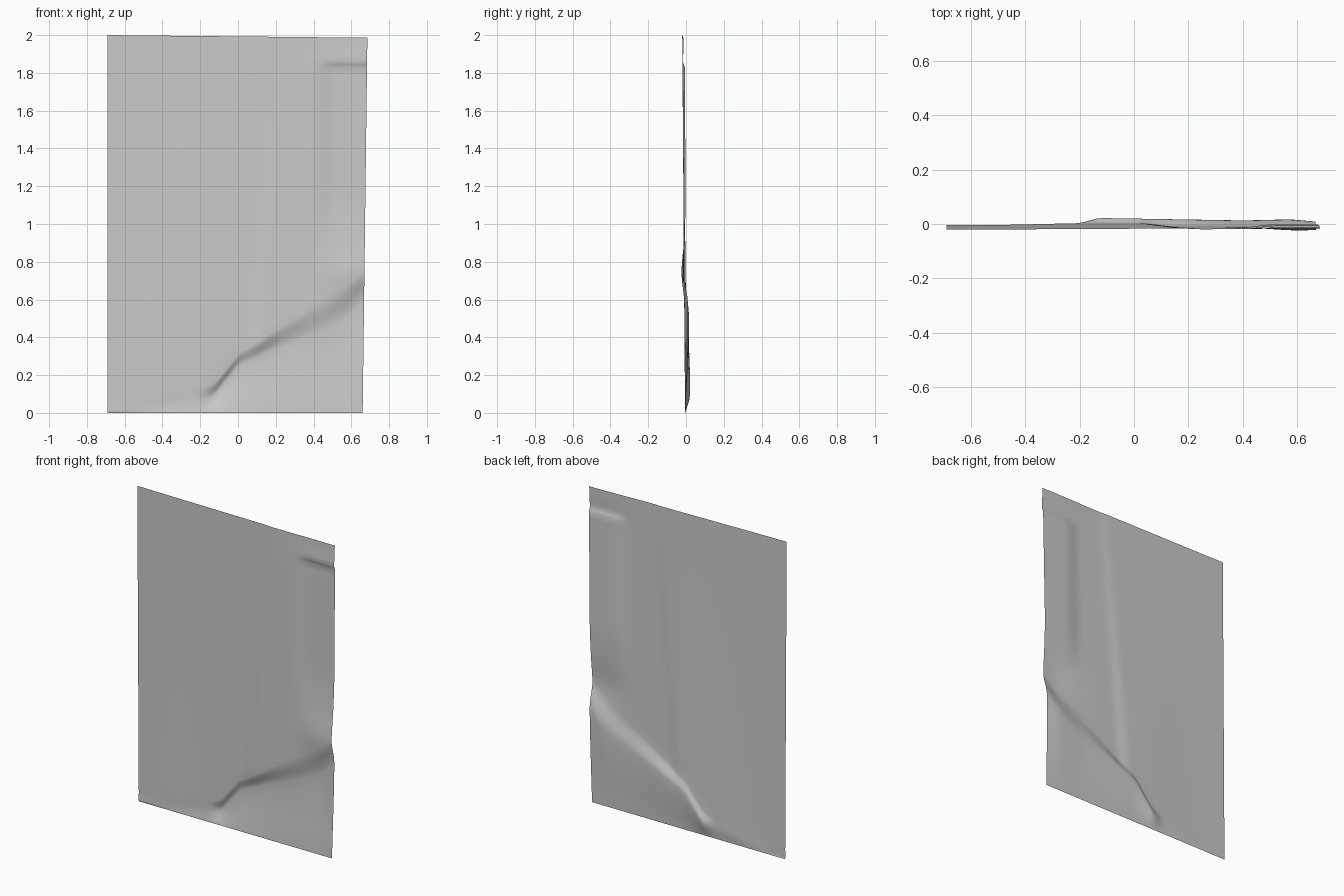
import bpy
import bmesh
from math import exp

cube = bpy.data.objects.get("Cube")
if cube:
    bpy.data.objects.remove(cube)


def smooth(low, high, value):
    t = max(0.0, min(1.0, (value - low) / (high - low)))
    return t * t * (3 - 2 * t)


def mix(a, b, t):
    return a + (b - a) * t


def sample(points, value):
    """Straight-line interpolation through a few profile points."""
    for (xa, ya), (xb, yb) in zip(points, points[1:]):
        if value <= xb:
            return mix(ya, yb, max(0.0, (value - xa) / (xb - xa)))
    return points[-1][1]


# Fold across the lower part: its height and its depth along x
FOLD_HEIGHT = [(-0.6, 0.01), (-0.13, 0.09), (0, 0.25), (0.2, 0.34),
               (0.45, 0.44), (0.58, 0.51), (0.67, 0.6)]
FOLD_DEPTH = [(-0.6, -0.006), (-0.2, 0.003), (-0.13, 0.022),
              (0.4, 0.013), (0.57, 0.017), (0.67, 0.008)]
LEFT, RIGHT, HEIGHT = -0.69, 0.66, 2.0
COLUMNS = 54
BAND_STEPS = (8, 8, 8, 24, 2, 5)


def fold_width(x):
    return mix(0.06, 0.17, smooth(-0.1, 0.6, x))


def upper_depth(x, z):
    """Depth of the sheet above the fold."""
    y = -0.005 - 0.0075 * z
    # shallow valley beside the slanting ridge
    line = 0.08 * z
    valley = smooth(-0.6, line, x) * (1 - smooth(line, line + 0.09, x))
    y += valley * mix(0.012, 0.003, z / HEIGHT)
    # right half leans back slightly toward the top
    y += 0.008 * smooth(0.2, 0.6, x) * smooth(1.8, HEIGHT, z)
    # recessed panel at the right
    side = smooth(0.38, 0.5, x)
    y += 0.012 * side * smooth(0.82, 1.15, z) * (1 - smooth(1.84, 1.87, z))
    # rounded bulge above the fold
    y -= 0.013 * exp(-((x - 0.6) / 0.15) ** 2 - ((z - 0.75) / 0.11) ** 2)
    return y


def depth(x, z):
    fold = sample(FOLD_HEIGHT, x)
    bottom = sample(FOLD_DEPTH, x)
    if z <= fold:
        return mix(-0.004, bottom, smooth(0, fold, z) ** 0.7)
    return mix(bottom, upper_depth(x, z), smooth(fold, fold + fold_width(x), z))


def column_heights(x):
    """Rows follow the fold and the edges of the recess."""
    fold = sample(FOLD_HEIGHT, x)
    levels = (0, fold, fold + fold_width(x), 0.84, 1.84, 1.87, HEIGHT)
    heights = [0.0]
    for low, high, steps in zip(levels, levels[1:], BAND_STEPS):
        heights += [mix(low, high, (i + 1) / steps) for i in range(steps)]
    return heights


# Relief panel: one thin sheet
bm = bmesh.new()
columns = []
for i in range(COLUMNS + 1):
    u = i / COLUMNS
    x = mix(LEFT, RIGHT, u)
    columns.append([
        bm.verts.new((x + 0.0125 * z * u, depth(x, z), z * (1 - 0.007 * u)))
        for z in column_heights(x)])
for a, b in zip(columns, columns[1:]):
    for j in range(len(a) - 1):
        bm.faces.new((a[j], b[j], b[j + 1], a[j + 1]))

mesh = bpy.data.meshes.new("relief_panel")
bm.to_mesh(mesh)
bm.free()
panel = bpy.data.objects.new("relief_panel", mesh)
bpy.context.collection.objects.link(panel)

# Plain grey finish
grey = bpy.data.materials.new("plain_grey")
grey.use_nodes = True
colour = (0.6, 0.6, 0.6, 1)
grey.diffuse_color = colour
grey.node_tree.nodes["Principled BSDF"].inputs["Base Color"].default_value = colour
mesh.materials.append(grey)

bpy.context.view_layer.objects.active = panel
panel.select_set(True)
bpy.ops.object.shade_smooth_by_angle()
